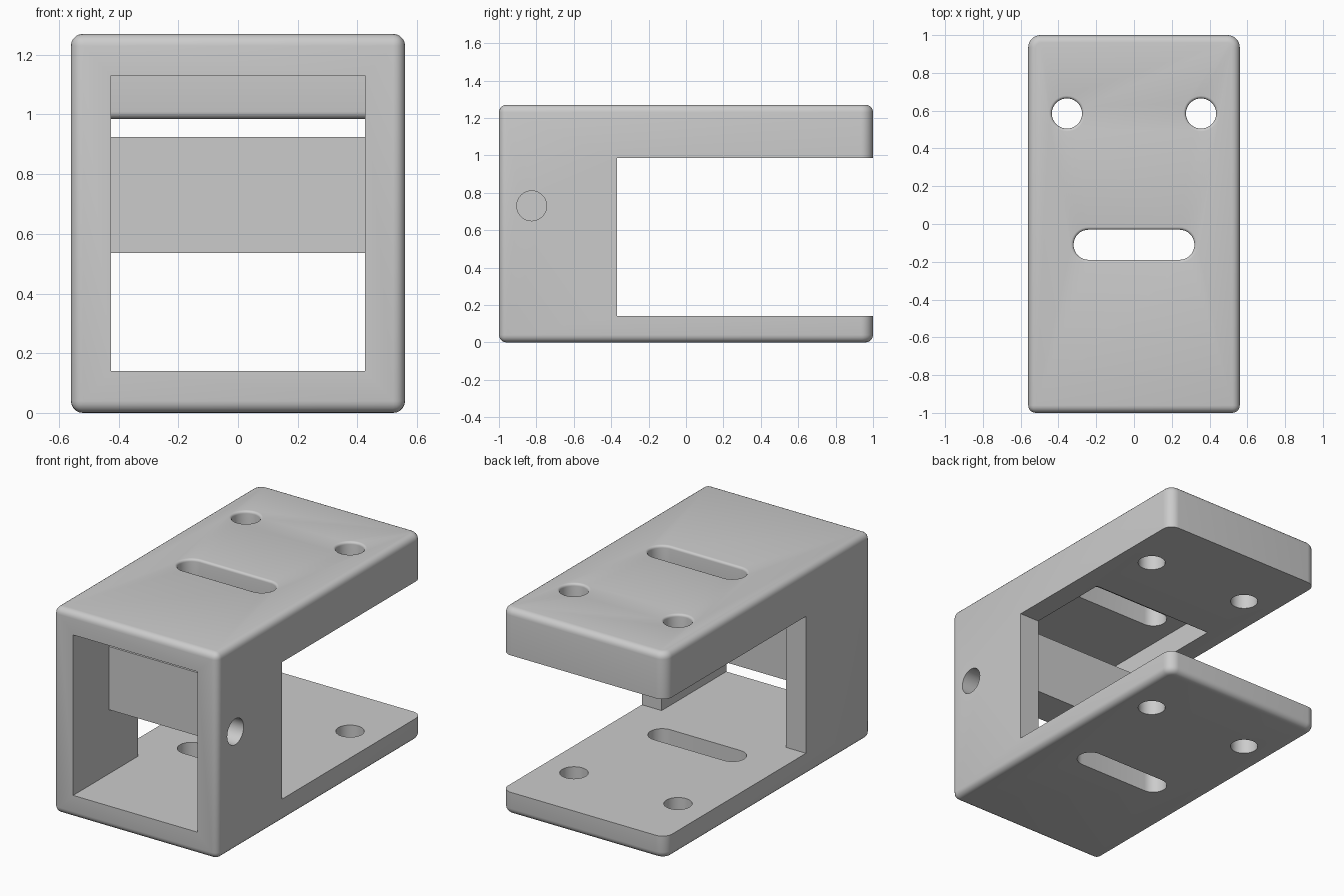
import bpy, bmesh, math

if "Cube" in bpy.data.objects:
    bpy.data.objects.remove(bpy.data.objects["Cube"])

grey = bpy.data.materials.new("plain grey")
grey.diffuse_color = (0.6, 0.6, 0.6, 1)
grey.use_nodes = True
grey.node_tree.nodes["Principled BSDF"].inputs["Base Color"].default_value = grey.diffuse_color


def add_object(name, bm, helper=False):
    bmesh.ops.recalc_face_normals(bm, faces=bm.faces)
    mesh = bpy.data.meshes.new(name)
    bm.to_mesh(mesh)
    bm.free()
    ob = bpy.data.objects.new(name, mesh)
    bpy.context.collection.objects.link(ob)
    mesh.materials.append(grey)
    ob.hide_render = helper
    return ob


def box(x0, x1, y0, y1, z0, z1):
    bm = bmesh.new()
    bmesh.ops.create_cube(bm, size=1)
    for v in bm.verts:
        v.co = ((x0, x1)[v.co.x > 0], (y0, y1)[v.co.y > 0], (z0, z1)[v.co.z > 0])
    return bm


def loft(rings):
    """Closed solid through a list of equal-length point rings."""
    bm = bmesh.new()
    loops = [[bm.verts.new(p) for p in ring] for ring in rings]
    n = len(loops[0])
    for a, b in zip(loops, loops[1:]):
        for i in range(n):
            bm.faces.new((a[i], a[(i + 1) % n], b[(i + 1) % n], b[i]))
    bm.faces.new(loops[0])
    bm.faces.new(loops[-1])
    return bm


def stadium(half, r, steps=16):
    """Outline of a slot along x; a circle when half is zero."""
    pts = []
    for side, start in ((1, -math.pi / 2), (-1, math.pi / 2)):
        for i in range(steps + (half > 0)):
            a = start + math.pi * i / steps
            pts.append((side * half + r * math.cos(a), r * math.sin(a)))
    return pts


TOP, ROUND, LIP = 1.27, 0.04, 0.015


def drill(name, cx, cy, half, r):
    """Vertical cutter through both plates, with a rounded lip at the top face."""
    levels = [(-0.1, r)]
    for i in range(6):
        a = math.pi / 2 * i / 5
        levels.append((TOP - LIP + LIP * math.sin(a), r + LIP * (1 - math.cos(a))))
    levels.append((TOP + 0.1, r + LIP))
    rings = [[(cx + x, cy + y, z) for x, y in stadium(half, rr)] for z, rr in levels]
    return add_object(name, loft(rings), True)


# Rounded outer body: wide vertical corners at the back, small rounding elsewhere
bm = box(-0.56, 0.56, -1, 1, 0, TOP)
back = [e for e in bm.edges if all(v.co.y > 0 for v in e.verts)
        and abs(e.verts[0].co.z - e.verts[1].co.z) > 1]
bmesh.ops.bevel(bm, geom=back, offset=0.065, segments=8, affect='EDGES', profile=0.5)
bm.normal_update()
sharp = [e for e in bm.edges if e.calc_face_angle() > 0.8]
bmesh.ops.bevel(bm, geom=sharp, offset=ROUND, segments=5, affect='EDGES', profile=0.5)
body = add_object("clamp_body", bm)

# Rear mouth between the two plates
cutters = [add_object("mouth_cutter", box(-0.8, 0.8, -0.37, 1.2, 0.14, 0.985), True)]

# Front cavity reaching into the top plate, ending in a rounded edge
END, R = 0.15, 0.025
profile = [(-1.2, 0.14), (-0.3, 0.14), (-0.3, 0.9), (END + R, 0.9)]
for i in range(6):
    a = math.pi / 2 * i / 5
    profile.append((END + R - R * math.sin(a), 0.985 + R - R * math.cos(a)))
profile += [(END, 1.13), (-1.2, 1.13)]
cutters.append(add_object("cavity_cutter", loft(
    [[(x, y, z) for y, z in profile] for x in (-0.425, 0.425)]), True))

# Slot and two bolt holes through both plates
cutters.append(drill("slot_cutter", 0, -0.11, 0.24, 0.08))
for side in (-1, 1):
    cutters.append(drill("bolt_hole_cutter", side * 0.355, 0.585, 0, 0.08))

# Screw hole in the right wall only
cutters.append(add_object("side_hole_cutter", loft(
    [[(x, -0.825 + u, 0.73 + v) for u, v in stadium(0, 0.08)] for x in (0.3, 0.7)]), True))

for c in cutters:
    m = body.modifiers.new(c.name, 'BOOLEAN')
    m.operation, m.solver, m.object = 'DIFFERENCE', 'EXACT', c

bpy.context.view_layer.objects.active = body
body.select_set(True)
for m in list(body.modifiers):
    bpy.ops.object.modifier_apply(modifier=m.name)
for c in cutters:
    bpy.data.objects.remove(c)
bpy.ops.object.shade_smooth_by_angle(angle=math.radians(30))

# Crossbar between the side walls
add_object("crossbar", box(-0.43, 0.43, -0.65, -0.405, 0.535, 0.925))
